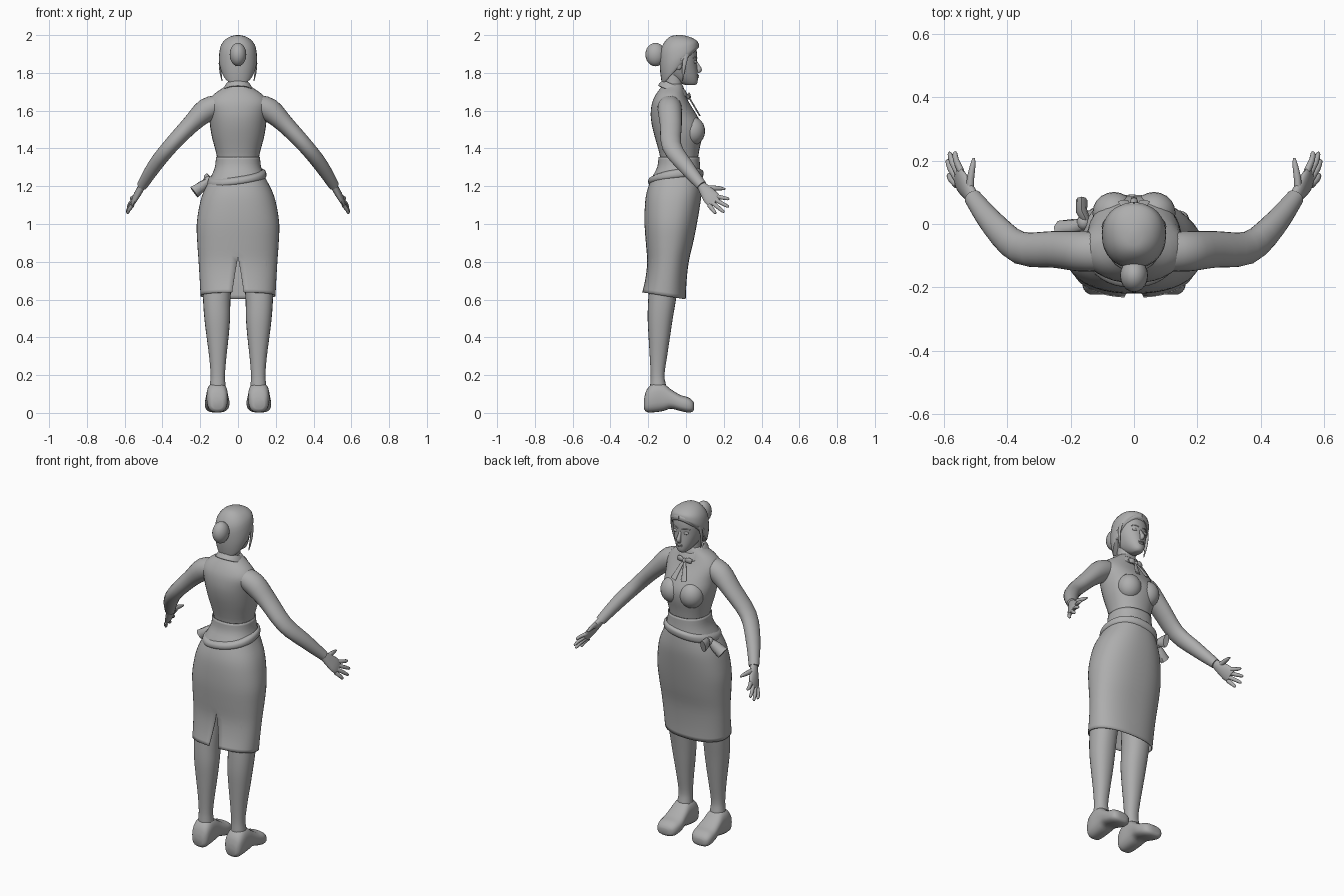
import bpy, bmesh, math
from mathutils import Vector, Matrix

grey = bpy.data.materials.new("plain_grey")
grey.diffuse_color = (0.42, 0.42, 0.42, 1)


def smooth_rows(rows, steps):
    """Catmull-Rom interpolation of equal-length tuples."""
    out = []
    for i in range(len(rows) - 1):
        p = [rows[max(i - 1, 0)], rows[i], rows[i + 1], rows[min(i + 2, len(rows) - 1)]]
        for s in range(steps):
            t = s / steps
            out.append([0.5 * (2 * b + (c - a) * t + (2 * a - 5 * b + 4 * c - d) * t * t
                               + (3 * b - a - 3 * c + d) * t ** 3) for a, b, c, d in zip(*p)])
    return out + [list(rows[-1])]


def finish(name, bm, mirror=False, thick=0):
    bmesh.ops.remove_doubles(bm, verts=bm.verts, dist=1e-5)
    bmesh.ops.recalc_face_normals(bm, faces=bm.faces)
    mesh = bpy.data.meshes.new(name)
    bm.to_mesh(mesh)
    bm.free()
    mesh.materials.append(grey)
    ob = bpy.data.objects.new(name, mesh)
    bpy.context.collection.objects.link(ob)
    if mirror:
        ob.modifiers.new("mirror", 'MIRROR')
    if thick:
        mod = ob.modifiers.new("thickness", 'SOLIDIFY')
        mod.thickness = thick
        mod.offset = 0
    return ob


def skin(bm, rings, caps):
    vs = [[bm.verts.new(p) for p in r] for r in rings]
    for a, b in zip(vs, vs[1:]):
        for j in range(len(a) - 1):
            bm.faces.new((a[j], a[j + 1], b[j + 1], b[j]))
    if caps:
        bm.faces.new(vs[0][:-1])
        bm.faces.new(vs[-1][:-1])


def sgnpow(v, e):
    return math.copysign(abs(v) ** e, v)


def loft(name, rows, n=32, power=2.2, steps=3, gap=None, caps=True, swap=False, **kw):
    """Rows: (height, x0, x1, y0, y1, slope along y, slope along x)."""
    rings = []
    for h, x0, x1, y0, y1, sy, sx in smooth_rows([tuple(r) + (0,) * (7 - len(r)) for r in rows], steps):
        g = gap(h) if gap else 0
        ring = []
        for j in range(n + 1):
            a = -math.pi / 2 + g + (2 * math.pi - 2 * g) * j / n
            dx = (x1 - x0) / 2 * sgnpow(math.cos(a), 2 / power)
            dy = (y1 - y0) / 2 * sgnpow(math.sin(a), 2 / power)
            x, y, z = (x0 + x1) / 2 + dx, (y0 + y1) / 2 + dy, h + sy * dy + sx * dx
            ring.append((x, z, y) if swap else (x, y, z))
        rings.append(ring)
    bm = bmesh.new()
    skin(bm, rings, caps)
    return finish(name, bm, **kw)


def sym(rows):
    """Rows with a half width instead of x0, x1."""
    return [(r[0], -r[1], r[1]) + tuple(r[2:]) for r in rows]


def tube_into(bm, pts, hint, n=16, steps=3):
    """Points: (x, y, z, radius along hint, radius across)."""
    rows = smooth_rows(pts, steps)
    rings = []
    for i, r in enumerate(rows):
        t = Vector(rows[min(i + 1, len(rows) - 1)][:3]) - Vector(rows[max(i - 1, 0)][:3])
        t.normalize()
        a = Vector(hint)
        a = (a - t * a.dot(t)).normalized()
        b = t.cross(a)
        rings.append([Vector(r[:3]) + a * r[3] * math.cos(2 * math.pi * j / n)
                      + b * r[4] * math.sin(2 * math.pi * j / n) for j in range(n + 1)])
    skin(bm, rings, True)


def tube(name, pts, hint, n=16, steps=3, **kw):
    bm = bmesh.new()
    tube_into(bm, pts, hint, n, steps)
    return finish(name, bm, **kw)


def ball(name, loc, rad, **kw):
    bm = bmesh.new()
    bmesh.ops.create_uvsphere(bm, u_segments=20, v_segments=12, radius=1,
                              matrix=Matrix.Translation(loc) @ Matrix.Diagonal((*rad, 1)))
    return finish(name, bm, **kw)


# Torso and neck
loft("blouse", sym([(1.20, .10, -.12, .04), (1.34, .11, -.135, .062), (1.40, .122, -.148, .072),
                    (1.46, .138, -.165, .085), (1.52, .148, -.18, .085), (1.58, .153, -.187, .055),
                    (1.64, .16, -.18, .018), (1.685, .13, -.16, -.003), (1.72, .08, -.135, -.012),
                    (1.74, .055, -.12, -.02)]))
ball("bust", (.063, .035, 1.492), (.068, .066, .075), mirror=True)
loft("neck", sym([(1.68, .056, -.12, -.015), (1.74, .05, -.112, -.02), (1.80, .052, -.11, -.01)]))
loft("collar", sym([(1.735, .06, -.122, -.008, -.45), (1.718, .07, -.132, .002, -.45),
                    (1.70, .078, -.146, .01, -.4)]), caps=False, thick=.008)

# Neck bow
ball("neck_bow_knot", (0, .014, 1.672), (.012, .012, .013))
tube("neck_bow_loop", [(.004, .014, 1.672, .006, .005), (.025, .016, 1.68, .016, .008),
                       (.045, .01, 1.676, .012, .006)], (0, 0, 1), mirror=True)
tube("neck_bow_tail", [(.003, .016, 1.67, .007, .004), (.018, .04, 1.63, .012, .004),
                       (.034, .072, 1.575, .017, .004)], (1, 0, 0), mirror=True)

# Skirt with a slit at the back
loft("skirt", sym([(1.355, .114, -.143, .069), (1.30, .12, -.15, .072), (1.24, .145, -.18, .079),
                   (1.17, .18, -.205, .08), (1.10, .201, -.215, .072), (1.0, .216, -.217, .055),
                   (.90, .213, -.21, .035), (.80, .206, -.203, .012), (.70, .20, -.213, 0, -.08),
                   (.62, .196, -.23, -.004, -.16)]),
     n=48, power=2.3, gap=lambda z: max(0, .82 - z) * .6, caps=False, thick=.005)

# Sash around the hips, with a bow on one side
loft("sash", [(1.222, -.15, .138, -.178, .08, .13, .13), (1.232, -.162, .15, -.198, .09, .13, .13),
              (1.258, -.158, .147, -.196, .092, .13, .13), (1.272, -.142, .132, -.16, .078, .13, .13)],
     n=40, caps=False)
ball("sash_knot", (-.158, .005, 1.228), (.022, .025, .024))
tube("sash_bow_low", [(-.15, 0, 1.235, .014, .02), (-.19, -.01, 1.20, .03, .026),
                      (-.232, -.016, 1.168, .036, .028)], (.6, 0, .8), n=8, steps=1)
tube("sash_bow_high", [(-.15, .01, 1.235, .014, .014), (-.165, .04, 1.235, .034, .018),
                       (-.165, .075, 1.225, .04, .018)], (0, 0, 1), n=8, steps=1)

# Legs and shoes
loft("leg", [(.95, .02, .19, -.19, .0), (.75, .03, .188, -.19, -.03), (.60, .04, .185, -.2, -.053),
             (.50, .042, .178, -.203, -.07), (.40, .05, .166, -.198, -.085), (.30, .061, .153, -.192, -.1),
             (.20, .069, .145, -.187, -.114), (.14, .066, .15, -.19, -.105), (.07, .066, .15, -.19, -.1)],
     n=24, mirror=True)
loft("shoe", [(-.222, .08, .14, .02, .075), (-.207, .06, .158, .004, .125), (-.17, .054, .166, .003, .158),
              (-.12, .054, .167, .01, .155), (-.08, .051, .17, .022, .125), (-.03, .045, .175, .01, .095),
              (.01, .05, .175, .002, .083), (.034, .065, .165, .006, .066), (.043, .09, .145, .018, .05)],
     n=24, power=2.7, swap=True, mirror=True)

# Arms
tube("arm", [(.09, -.088, 1.635, .06, .05), (.165, -.086, 1.605, .064, .062), (.25, -.08, 1.527, .058, .048),
             (.36, -.075, 1.41, .052, .041), (.44, -.005, 1.31, .042, .038), (.508, .083, 1.203, .028, .028)],
     (0, 1, 0), n=24, mirror=True)

# Hands: flat palm, four fingers and a thumb
spread = Vector((-.185, .695, .695))
hand = bmesh.new()
tube_into(hand, [(.50, .072, 1.215, .021, .019), (.523, .105, 1.175, .034, .018),
                 (.545, .135, 1.137, .043, .015), (.557, .152, 1.112, .036, .010)], spread)
root = Vector((.552, .145, 1.122))
tips = [(.566, .228, 1.132), (.583, .226, 1.09), (.59, .202, 1.062), (.586, .157, 1.055)]
for k, tip in zip((.033, .011, -.011, -.032), tips):
    a, b = root + spread * k, Vector(tip)
    tube_into(hand, [(*a, .012, .011), (*(a.lerp(b, .55) + Vector((.004, 0, 0))), .0105, .0095),
                     (*a.lerp(b, .92), .008, .007), (*b, .003, .003)], spread, n=10, steps=2)
tube_into(hand, [(.517, .10, 1.187, .016, .014), (.515, .145, 1.19, .014, .012),
                 (.508, .185, 1.188, .010, .009), (.505, .208, 1.185, .004, .004)], (0, 0, 1), n=10, steps=2)
finish("hand", hand, mirror=True)

# Head and face
loft("head", sym([(1.735, .02, .0, .048), (1.747, .034, -.035, .06), (1.775, .053, -.085, .063),
                  (1.81, .068, -.115, .061), (1.85, .08, -.125, .057), (1.90, .085, -.128, .058),
                  (1.94, .08, -.12, .05), (1.97, .055, -.09, .02)]))
tube("nose", [(0, .052, 1.862, .007, .006), (0, .064, 1.835, .01, .01),
              (0, .07, 1.816, .013, .014), (0, .06, 1.804, .01, .008)], (1, 0, 0), n=12)
ball("eye", (.033, .047, 1.858), (.016, .009, .009), mirror=True)
tube("eyebrow", [(.014, .058, 1.878, .003, .003), (.035, .053, 1.884, .004, .003),
                 (.056, .038, 1.878, .002, .002)], (0, 0, 1), n=8, mirror=True)
ball("upper_lip", (0, .062, 1.786), (.02, .008, .005))
ball("lower_lip", (0, .061, 1.778), (.017, .008, .006))
ball("ear", (.083, -.04, 1.845), (.01, .02, .03), mirror=True)

# Hair: swept-back cap, bun, loose side strands and a fringe
loft("hair", sym([(1.835, .088, -.125, .058, 1.05), (1.85, .096, -.13, .066, .95), (1.885, .101, -.138, .066, .6),
                  (1.94, .092, -.136, .06, .28), (1.975, .068, -.112, .036, .12),
                  (1.994, .036, -.08, .008), (2.0, .008, -.045, -.025)]))
ball("hair_bun", (0, -.162, 1.897), (.044, .053, .062))
tube("hair_strand", [(.09, .0, 1.90, .016, .006), (.096, -.008, 1.85, .011, .006),
                     (.092, -.015, 1.80, .007, .005), (.084, -.018, 1.757, .002, .002)],
     (0, 1, 0), n=8, mirror=True)
tube("fringe", [(.0, .064, 1.945, .014, .006), (.045, .05, 1.935, .016, .007),
                (.085, .005, 1.895, .013, .007), (.098, -.03, 1.865, .004, .004)],
     (0, 0, 1), n=10, mirror=True)

# Smooth shading with sharp edges kept
bpy.ops.object.select_all(action='SELECT')
bpy.context.view_layer.objects.active = bpy.context.selected_objects[0]
bpy.ops.object.shade_smooth_by_angle(angle=math.radians(50))
